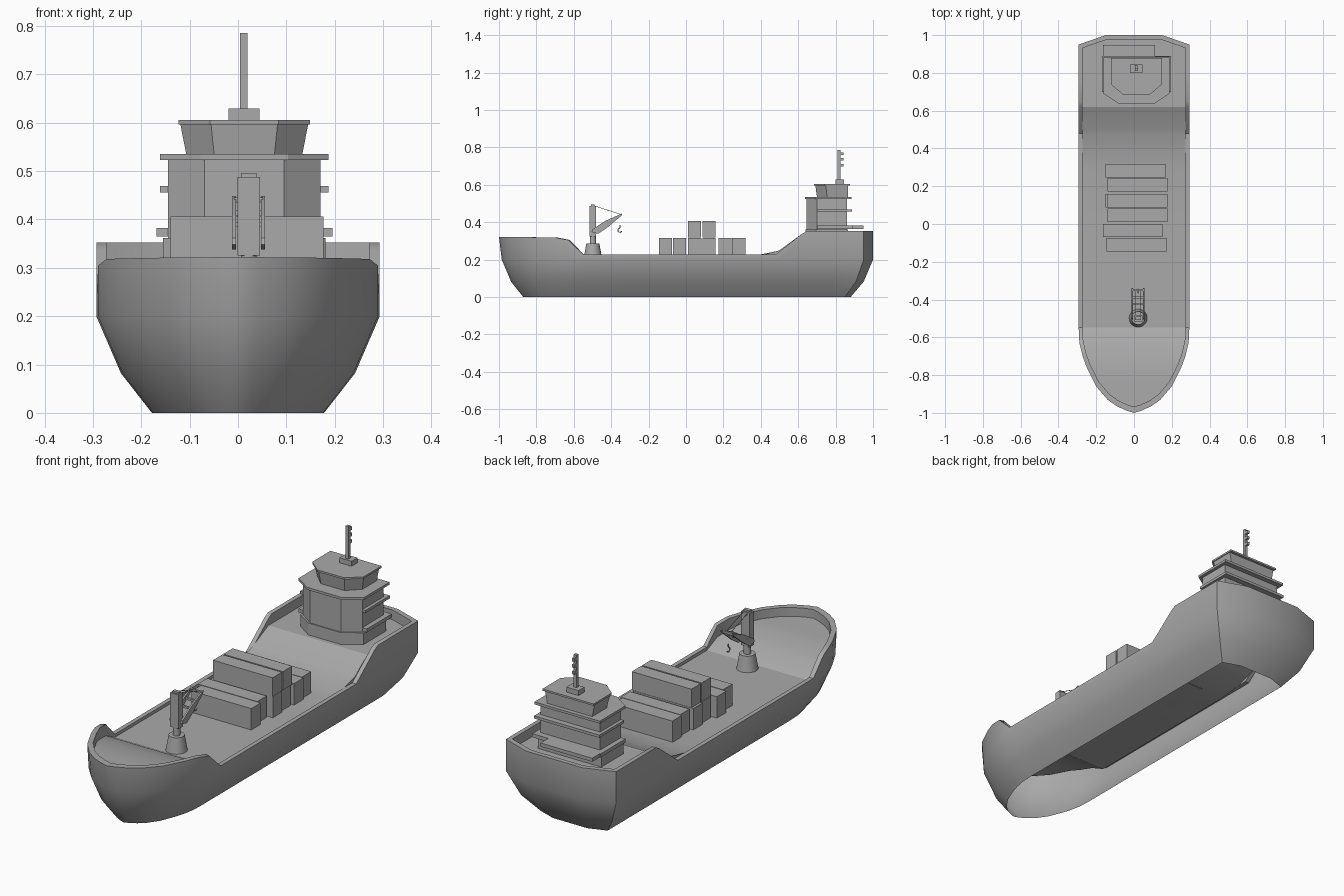
import bpy, bmesh, math
from mathutils import Vector

cube = bpy.data.objects.get("Cube")
if cube:
    bpy.data.objects.remove(cube)

grey = bpy.data.materials.new("plain grey")
grey.use_nodes = True
COLOUR = (0.4, 0.4, 0.4, 1)
grey.diffuse_color = COLOUR
grey.node_tree.nodes["Principled BSDF"].inputs["Base Color"].default_value = COLOUR


def make(name, verts, faces, smooth=None):
    mesh = bpy.data.meshes.new(name)
    mesh.from_pydata(verts, [], faces)
    mesh.materials.append(grey)
    obj = bpy.data.objects.new(name, mesh)
    bpy.context.collection.objects.link(obj)
    if smooth:
        bpy.ops.object.select_all(action='DESELECT')
        obj.select_set(True)
        bpy.context.view_layer.objects.active = obj
        bpy.ops.object.shade_smooth_by_angle(angle=math.radians(smooth))
    return obj


def loft(name, rings, smooth=None):
    """Closed solid through rings of equal point count."""
    n = len(rings[0])
    verts = [p for r in rings for p in r]
    faces = [(i * n + j, i * n + (j + 1) % n, (i + 1) * n + (j + 1) % n, (i + 1) * n + j)
             for i in range(len(rings) - 1) for j in range(n)]
    faces += [tuple(reversed(range(n))), tuple(range(len(verts) - n, len(verts)))]
    return make(name, verts, faces, smooth)


def box(name, x0, x1, y0, y1, z0, z1):
    base = [(x0, y0), (x1, y0), (x1, y1), (x0, y1)]
    return loft(name, [[(x, y, z) for x, y in base] for z in (z0, z1)])


def lathe(name, x, y, profile, sides=20):
    ang = [2 * math.pi * k / sides for k in range(sides)]
    return loft(name, [[(x + r * math.cos(a), y + r * math.sin(a), z) for a in ang]
                       for r, z in profile], 30)


def side_plate(name, profile, x0, x1):
    """Extrude a (y, z) profile between two x positions."""
    return loft(name, [[(x, y, z) for y, z in profile] for x in (x0, x1)])


def tube(name, points, radius):
    curve = bpy.data.curves.new(name, 'CURVE')
    curve.dimensions = '3D'
    curve.bevel_depth = radius
    curve.bevel_resolution = 1
    curve.use_fill_caps = True
    spline = curve.splines.new('POLY')
    spline.points.add(len(points) - 1)
    for sp, p in zip(spline.points, points):
        sp.co = (*p, 1)
    curve.materials.append(grey)
    obj = bpy.data.objects.new(name, curve)
    bpy.context.collection.objects.link(obj)
    return obj


def interp(table, t):
    for (a, u), (b, v) in zip(table, table[1:]):
        if t <= b:
            return u + (v - u) * max(0, (t - a) / (b - a))
    return table[-1][1]


# Hull plan, rim height and deck height along the length
W = 0.293
half = [(0, -1), (0.04, -0.988), (0.09, -0.965), (0.14, -0.93), (0.2, -0.86), (0.25, -0.76),
        (0.272, -0.7), (0.289, -0.63)]
half += [(W, y) for y in (-0.55, -0.3, 0, 0.3, 0.4, 0.48, 0.5, 0.62, 0.645, 0.8, 0.95)] + [(0.15, 1)]
rim_z = [(-1, 0.322), (-0.7, 0.318), (-0.63, 0.305), (-0.55, 0.228), (0.48, 0.228),
         (0.62, 0.338), (0.645, 0.352), (1, 0.352)]
deck_z = [(-1, 0.28), (-0.76, 0.275), (-0.63, 0.25), (-0.55, 0.213), (0.3, 0.213),
          (0.4, 0.222), (0.5, 0.25), (0.62, 0.305), (1, 0.305)]


def shape(width, bow, stern):
    """Scale the half plan to a given half width, bow tip and stern."""
    out = []
    for x, y in half:
        if y < -0.5:
            y = -0.5 + (y + 0.5) * (-bow - 0.5) / 0.5
        elif y > 0.7:
            y = 0.7 + (y - 0.7) * (stern - 0.7) / 0.3
        out.append((x * width / W, y))
    return out


def ring(points, heights):
    right = [(x, y, z) for (x, y), z in zip(points, heights)]
    return right + [(-x, y, z) for x, y, z in reversed(right[1:])]


# Hull shell, open below, with bulwark rim and inner wall
rims = [interp(rim_z, y) for x, y in half]
decks = [interp(deck_z, y) for x, y in half]
n = len(half)
inner = shape(0.272, -0.967, 0.978)
levels = [(0.178, -0.87, 0.88, 0), (0.242, -0.935, 0.95, 0.082), (W, -0.985, 1, 0.2)]
rings = [ring(shape(w, b, s), [z] * n) for w, b, s, z in levels]
rings += [ring(half, rims), ring(inner, rims), ring(inner, decks)]
m = len(rings[0])
make("hull", [p for r in rings for p in r],
     [(i * m + j, i * m + (j + 1) % m, (i + 1) * m + (j + 1) % m, (i + 1) * m + j)
      for i in range(len(rings) - 1) for j in range(m)], 35)

# Deck with raised ends
verts = [(x, y, z) for (x, y), z in zip(inner, decks)]
verts += [(-x, y, z) for x, y, z in verts[1:]]
make("deck", verts, [(0, 1, n)] + [(i, i + 1, n + i, n + i - 1) for i in range(1, n - 1)], 20)

# Cargo containers: (x start, y start) per tier
low = [(-0.145, -0.145), (-0.165, -0.07), (-0.14, 0.012), (-0.15, 0.088), (-0.14, 0.173), (-0.15, 0.247)]
top = [(-0.14, 0.01), (-0.14, 0.088)]
for z, tier in ((0.213, low), (0.317, top)):
    for x, y in tier:
        box("container", x, x + 0.317, y, y + 0.071, z, 0.316 if z < 0.3 else 0.406)


# Deckhouse tiers with chamfered front corners
CX = 0.013


def house(name, hw, y0, y1, z0, z1, hw_top=None, y0_top=None):
    rings = []
    for w, f, z in ((hw, y0, z0), (hw_top or hw, y0_top or y0, z1)):
        c = w * 0.52
        rings.append([(CX + x, y, z) for x, y in
                      ((-c, f), (c, f), (w, f + 0.055), (w, y1), (-w, y1), (-w, f + 0.055))])
    return loft(name, rings)


house("lower_deckhouse", 0.168, 0.64, 0.865, 0.3, 0.362)
house("middle_deckhouse", 0.158, 0.645, 0.86, 0.362, 0.523)
box("lower_gallery", CX - 0.182, CX + 0.182, 0.7, 0.89, 0.365, 0.382)
box("rear_platform", CX - 0.178, 0.11, 0.88, 0.948, 0.365, 0.382)
box("middle_gallery", CX - 0.174, CX + 0.174, 0.7, 0.888, 0.456, 0.469)
house("bridge_floor", 0.174, 0.635, 0.885, 0.523, 0.535)
house("bridge", 0.12, 0.7, 0.865, 0.535, 0.596, 0.132, 0.692)
house("bridge_roof", 0.136, 0.685, 0.878, 0.596, 0.605)

# Mast with small lamps
box("mast_base", -0.02, 0.044, 0.8, 0.845, 0.605, 0.629)
box("mast", 0.004, 0.02, 0.81, 0.825, 0.629, 0.785)
for z in (0.768, 0.738, 0.706):
    box("mast_lamp", 0.006, 0.018, 0.825, 0.841, z - 0.009, z + 0.006)

# Deck crane
KX, KY = 0.022, -0.498
lathe("crane_base", KX, KY, [(0.048, 0.213), (0.035, 0.286)])
lathe("crane_neck", KX, KY, [(0.016, 0.286), (0.016, 0.34)])
box("crane_post", KX - 0.023, KX + 0.023, -0.515, -0.482, 0.325, 0.488)
box("crane_head", KX - 0.016, KX + 0.016, -0.508, -0.49, 0.488, 0.496)
arm = [(-0.505, 0.348), (-0.47, 0.338), (-0.42, 0.372), (-0.345, 0.435), (-0.34, 0.448),
       (-0.43, 0.408), (-0.5, 0.362)]
for s in (-1, 1):
    side_plate("crane_arm", arm, KX + s * 0.026, KX + s * 0.034)
    tube("crane_cable", [(KX + s * 0.012, -0.49, 0.488), (KX + s * 0.012, -0.35, 0.442)], 0.0015)
for y, z in ((-0.425, 0.39), (-0.39, 0.413), (-0.35, 0.44)):
    box("arm_crossbar", KX - 0.03, KX + 0.03, y - 0.005, y + 0.005, z - 0.005, z + 0.005)

# Hook, drawn as an arc below a short shank
hook = [(KX, -0.352, 0.385), (KX, -0.352, 0.372)]
hook += [(KX, -0.354 + 0.011 * math.sin(a), 0.357 + 0.011 * math.cos(a))
         for a in (math.radians(d) for d in range(-10, -260, -30))]
tube("crane_hook", hook, 0.003)
